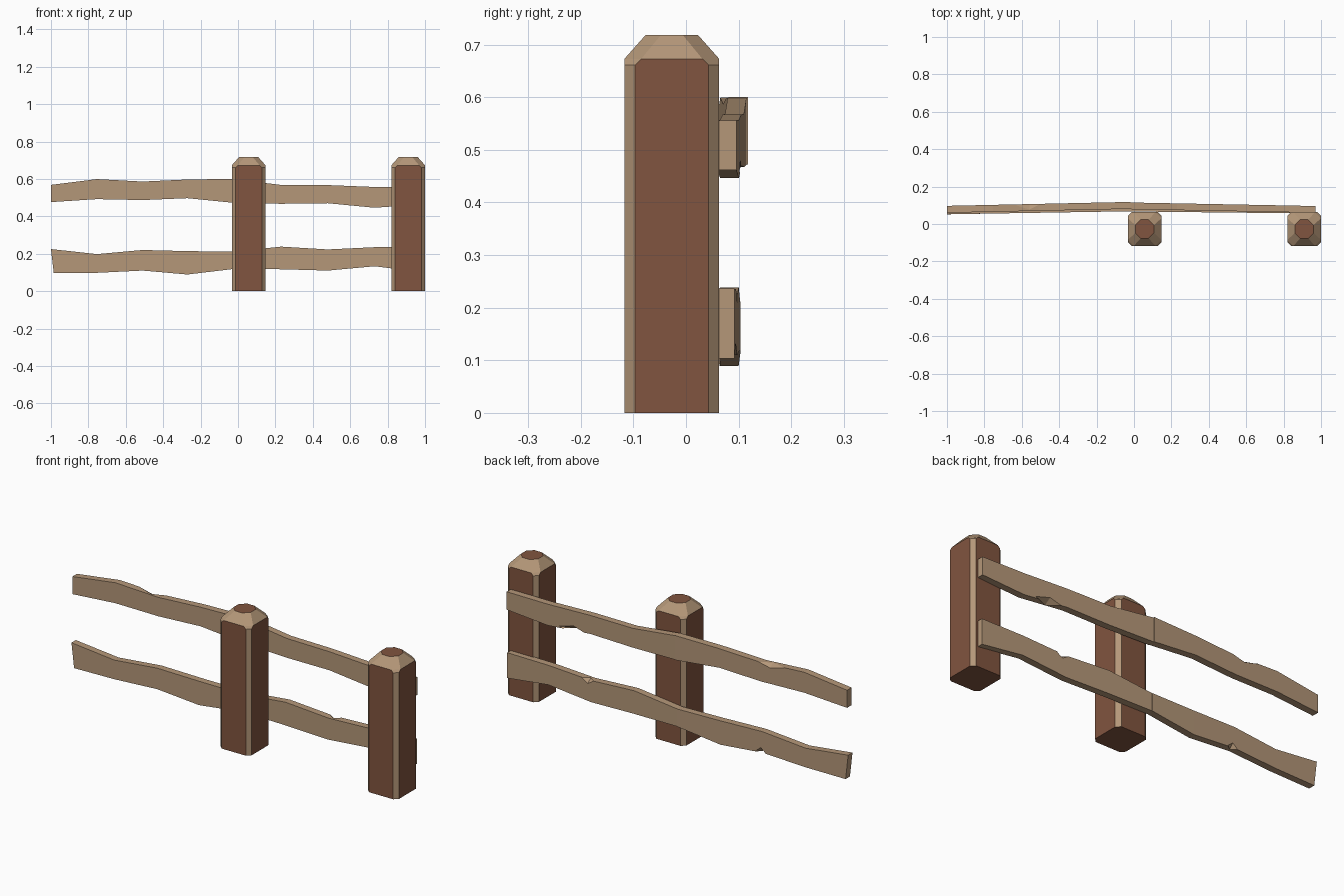
import bpy, bmesh
from mathutils import Vector

if "Cube" in bpy.data.objects:
    bpy.data.objects.remove(bpy.data.objects["Cube"])


def material(name, rgb):
    m = bpy.data.materials.new(name)
    m.diffuse_color = (*rgb, 1)
    m.use_nodes = True
    m.node_tree.nodes["Principled BSDF"].inputs["Base Color"].default_value = m.diffuse_color
    return m


DARK = material("dark_wood", (0.22, 0.09, 0.05))
LIGHT = material("pale_wood", (0.46, 0.31, 0.19))


def finish(bm, name, mats):
    bmesh.ops.recalc_face_normals(bm, faces=bm.faces)
    me = bpy.data.meshes.new(name)
    bm.to_mesh(me)
    bm.free()
    ob = bpy.data.objects.new(name, me)
    bpy.context.collection.objects.link(ob)
    for m in mats:
        me.materials.append(m)
    return ob


def hull(points):
    bm = bmesh.new()
    for p in points:
        bm.verts.new(p)
    bmesh.ops.convex_hull(bm, input=bm.verts)
    bmesh.ops.dissolve_limit(bm, angle_limit=0.01, verts=bm.verts, edges=bm.edges)
    return bm


def ring(a, b, z):
    """Eight points of a square of half width a, flats of half width b."""
    out = []
    for s in (-1, 1):
        for t in (-1, 1):
            out += [(s * a, t * b, z), (s * b, t * a, z)]
    return out


# Chamfered posts with sloped caps
def post(name, x):
    pts = ring(.09, .07, 0) + ring(.09, .07, .661) + ring(.09, .058, .673) + ring(.05, .021, .718)
    bm = hull([Vector(p) + Vector((x, -.027, 0)) for p in pts])
    bm.normal_update()
    for f in bm.faces:
        f.material_index = 0 if max(abs(c) for c in f.normal) > .99 else 1
    finish(bm, name, [DARK, LIGHT])


post("middle_post", .057)
post("end_post", .91)


# Uneven rails: outline of top and bottom edges, lofted through the thickness
def rail(name, xs, tops, bottoms, y0, y1, thick, chip, end_slant=0):
    bm = bmesh.new()
    loops = []
    for i, (x, t, b) in enumerate(zip(xs, tops, bottoms)):
        y = y0 + (y1 - y0) * i / (len(xs) - 1)
        xb = x + (end_slant if i == 0 else 0)
        loops.append([bm.verts.new(p) for p in
                      ((xb, y, b), (x, y, t), (x, y + thick, t), (xb, y + thick, b))])
    for p, q in zip(loops, loops[1:]):
        for k in range(4):
            n = (k + 1) % 4
            bm.faces.new((p[k], p[n], q[n], q[k]))
    bm.faces.new(loops[0])
    bm.faces.new(loops[-1])
    ob = finish(bm, name, [LIGHT])
    # Chip knocked out of one long edge
    (cx, cy, cz), (hx, hy, hz) = chip
    cut = finish(hull([(cx - hx, cy, cz), (cx + hx, cy, cz), (cx, cy - hy, cz),
                       (cx, cy + hy, cz), (cx, cy, cz - hz), (cx, cy, cz + hz)]),
                 name + "_chip_cutter", [LIGHT])
    cut.hide_render = True
    cut.hide_viewport = True
    mod = ob.modifiers.new("chip", 'BOOLEAN')
    mod.operation = 'DIFFERENCE'
    mod.solver = 'EXACT'
    mod.object = cut


LX = (-1, -.755, -.51, -.27, -.02)
RX = (-.02, .23, .48, .73, .97)
rail("upper_left_rail", LX, (.568, .599, .586, .597, .600), (.476, .492, .487, .497, .472),
     .060, .081, .037, ((-.56, .108, .592), (.09, .036, .022)))
rail("upper_right_rail", RX, (.598, .568, .567, .557, .556), (.472, .467, .470, .446, .462),
     .079, .060, .036, ((.58, .104, .460), (.09, .036, .025)))
rail("lower_left_rail", LX, (.225, .198, .220, .214, .211), (.096, .098, .110, .089, .119),
     .052, .068, .036, ((-.5, .097, .110), (.03, .025, .025)), .015)
rail("lower_right_rail", RX, (.211, .238, .223, .235, .236), (.119, .117, .110, .133, .103),
     .067, .056, .036, ((.5, .097, .224), (.035, .025, .022)))
